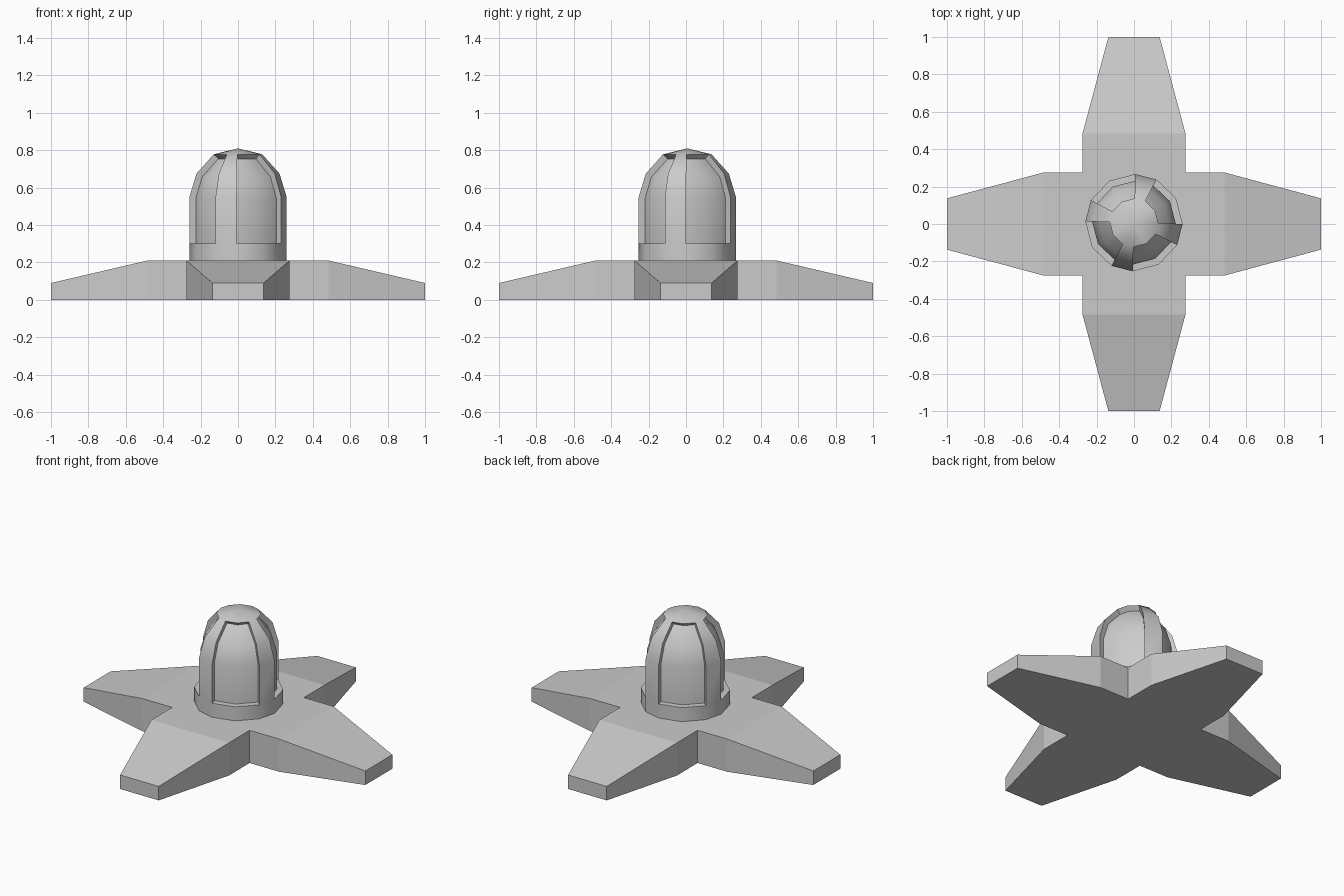
import bpy, bmesh, math
from mathutils import Matrix

if "Cube" in bpy.data.objects:
    bpy.data.objects.remove(bpy.data.objects["Cube"], do_unlink=True)

grey = bpy.data.materials.new("plain_grey")
grey.use_nodes = True
grey.diffuse_color = (0.6, 0.6, 0.6, 1)
grey.node_tree.nodes["Principled BSDF"].inputs["Base Color"].default_value = (0.6, 0.6, 0.6, 1)


def finish(name, bm):
    bmesh.ops.recalc_face_normals(bm, faces=bm.faces)
    mesh = bpy.data.meshes.new(name)
    bm.to_mesh(mesh)
    bm.free()
    mesh.materials.append(grey)
    obj = bpy.data.objects.new(name, mesh)
    bpy.context.collection.objects.link(obj)
    return obj


# Cross-shaped base: square centre with four arms tapering in width and height
HALF, BEND, TIP, TOP, TIP_TOP = 0.275, 0.485, 0.137, 0.21, 0.09
bm = bmesh.new()


def quad(points):
    bm.faces.new([bm.verts.new(p) for p in points])


for z in (0, TOP):
    quad([(-HALF, -HALF, z), (HALF, -HALF, z), (HALF, HALF, z), (-HALF, HALF, z)])
sections = [(HALF, HALF, TOP), (BEND, HALF, TOP), (1, TIP, TIP_TOP)]
for turn in range(4):
    first = len(bm.verts)
    for (xa, wa, ha), (xb, wb, hb) in zip(sections, sections[1:]):
        quad([(xa, -wa, ha), (xb, -wb, hb), (xb, wb, hb), (xa, wa, ha)])
        quad([(xa, -wa, 0), (xb, -wb, 0), (xb, wb, 0), (xa, wa, 0)])
        for s in (-1, 1):
            quad([(xa, s * wa, 0), (xb, s * wb, 0), (xb, s * wb, hb), (xa, s * wa, ha)])
    quad([(1, -TIP, 0), (1, TIP, 0), (1, TIP, TIP_TOP), (1, -TIP, TIP_TOP)])
    bm.verts.ensure_lookup_table()
    bmesh.ops.rotate(bm, verts=bm.verts[first:], matrix=Matrix.Rotation(turn * math.pi / 2, 3, "Z"))
bmesh.ops.remove_doubles(bm, verts=bm.verts, dist=0.001)
finish("cross_base", bm)

# Ribbed dome: revolved profile, each quarter holding one rib and one panel
profile = [(0.26, 0.2), (0.26, 0.3), (0.26, 0.55), (0.222, 0.675), (0.13, 0.778)]
angles = [math.radians(q * 90 + a) for q in range(4) for a in (-27.5, -1.5, 30.5)]
bm = bmesh.new()
rings = [[bm.verts.new((r * math.cos(a), r * math.sin(a), z)) for a in angles] for r, z in profile]
apex = bm.verts.new((0, 0, 0.81))
panels = [[] for _ in range(4)]
count = len(angles)
for i in range(count):
    j = (i + 1) % count
    for level, (low, high) in enumerate(zip(rings, rings[1:])):
        face = bm.faces.new((low[i], low[j], high[j], high[i]))
        if level > 0 and i % 3:
            panels[i // 3].append(face)
    bm.faces.new((rings[-1][i], rings[-1][j], apex))
bm.faces.new(rings[0][::-1])
bm.normal_update()

# Sink the panels between the ribs
for panel in panels:
    bmesh.ops.inset_region(bm, faces=panel, thickness=0.001, depth=-0.035, use_even_offset=True)
dome = finish("ribbed_dome", bm)
dome.location.y = 0.007
bpy.context.view_layer.objects.active = dome
dome.select_set(True)
bpy.ops.object.shade_smooth_by_angle(angle=math.radians(40))
